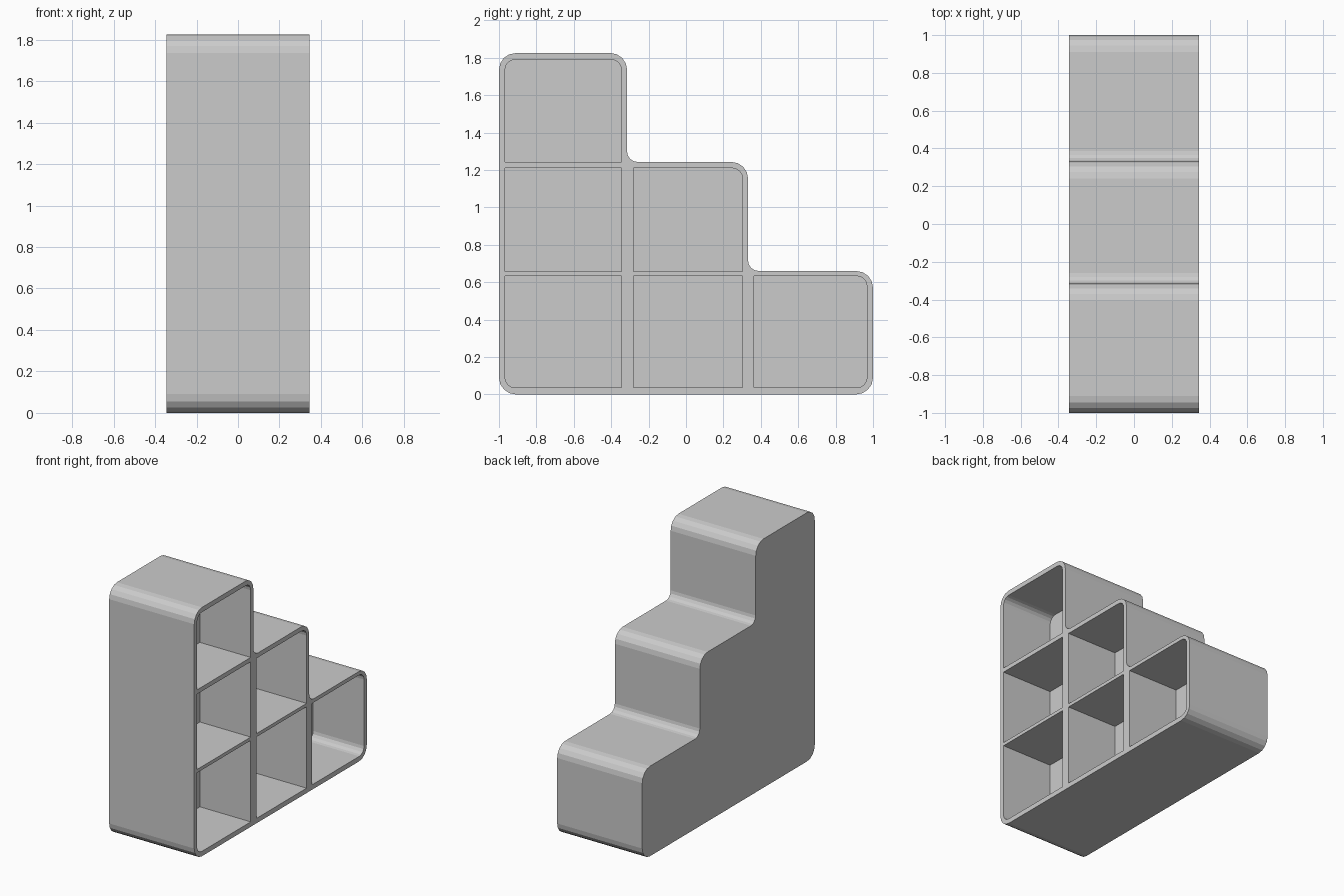
import bpy, bmesh
from math import cos, sin, pi
from mathutils import Vector

if "Cube" in bpy.data.objects:
    bpy.data.objects.remove(bpy.data.objects["Cube"])

HALF_W = 0.345      # half width along x
CELL_BACK = -0.068  # inner back wall of the cubbies
SEG = 4             # facets per rounded corner


def rounded(points):
    """Turn (y, z, radius) right-angle corners into a loop with arcs."""
    out = []
    for i, (y, z, r) in enumerate(points):
        p = Vector((y, z))
        if not r:
            out.append(p)
            continue
        a = (Vector(points[i - 1][:2]) - p).normalized()
        b = (Vector(points[(i + 1) % len(points)][:2]) - p).normalized()
        centre = p + (a + b) * r
        for k in range(SEG + 1):
            t = k / SEG * pi / 2
            out.append(centre - b * r * cos(t) - a * r * sin(t))
    return out


def tube(bm, loop, x_front, x_back):
    """Wall around a loop, closed at the back; returns the open front edges."""
    f = [bm.verts.new((x_front, p.x, p.y)) for p in loop]
    b = [bm.verts.new((x_back, p.x, p.y)) for p in loop]
    n = len(loop)
    for i in range(n):
        j = (i + 1) % n
        bm.faces.new((f[i], f[j], b[j], b[i]))
    bm.faces.new(b)
    return [bm.edges.get((f[i], f[(i + 1) % n])) for i in range(n)]


# Stepped outer silhouette
R, C, I = 0.09, 0.055, 0.055
outline = [(-1, 0, R), (1, 0, R), (1, 0.66, R), (0.332, 0.66, C),
           (0.332, 1.243, R), (-0.315, 1.243, C), (-0.315, 1.825, R), (-1, 1.825, R)]

# Cubby openings: column, row, and radii of the corners (BL, BR, TR, TL)
cols = [(-0.968, -0.345), (-0.281, 0.302), (0.364, 0.968)]
rows = [(0.036, 0.633), (0.658, 1.21), (1.242, 1.79)]
cells = [(0, 0, (I, 0, 0, 0)), (1, 0, (0, 0, 0, 0)), (2, 0, (0, I, I, 0)),
         (0, 1, (0, 0, 0, 0)), (1, 1, (0, 0, I, 0)), (0, 2, (0, 0, I, I))]

bm = bmesh.new()
rim = tube(bm, rounded(outline), HALF_W, -HALF_W)
for c, r, rad in cells:
    (y0, y1), (z0, z1) = cols[c], rows[r]
    corners = [(y0, z0, rad[0]), (y1, z0, rad[1]), (y1, z1, rad[2]), (y0, z1, rad[3])]
    rim += tube(bm, rounded(corners), HALF_W, CELL_BACK)

# Front frame between the silhouette and the openings
bmesh.ops.triangle_fill(bm, edges=rim, use_beauty=True, normal=(1, 0, 0))
bmesh.ops.recalc_face_normals(bm, faces=bm.faces)

mesh = bpy.data.meshes.new("stepped_shelf")
bm.to_mesh(mesh)
bm.free()
bpy.context.collection.objects.link(bpy.data.objects.new("stepped_shelf", mesh))
